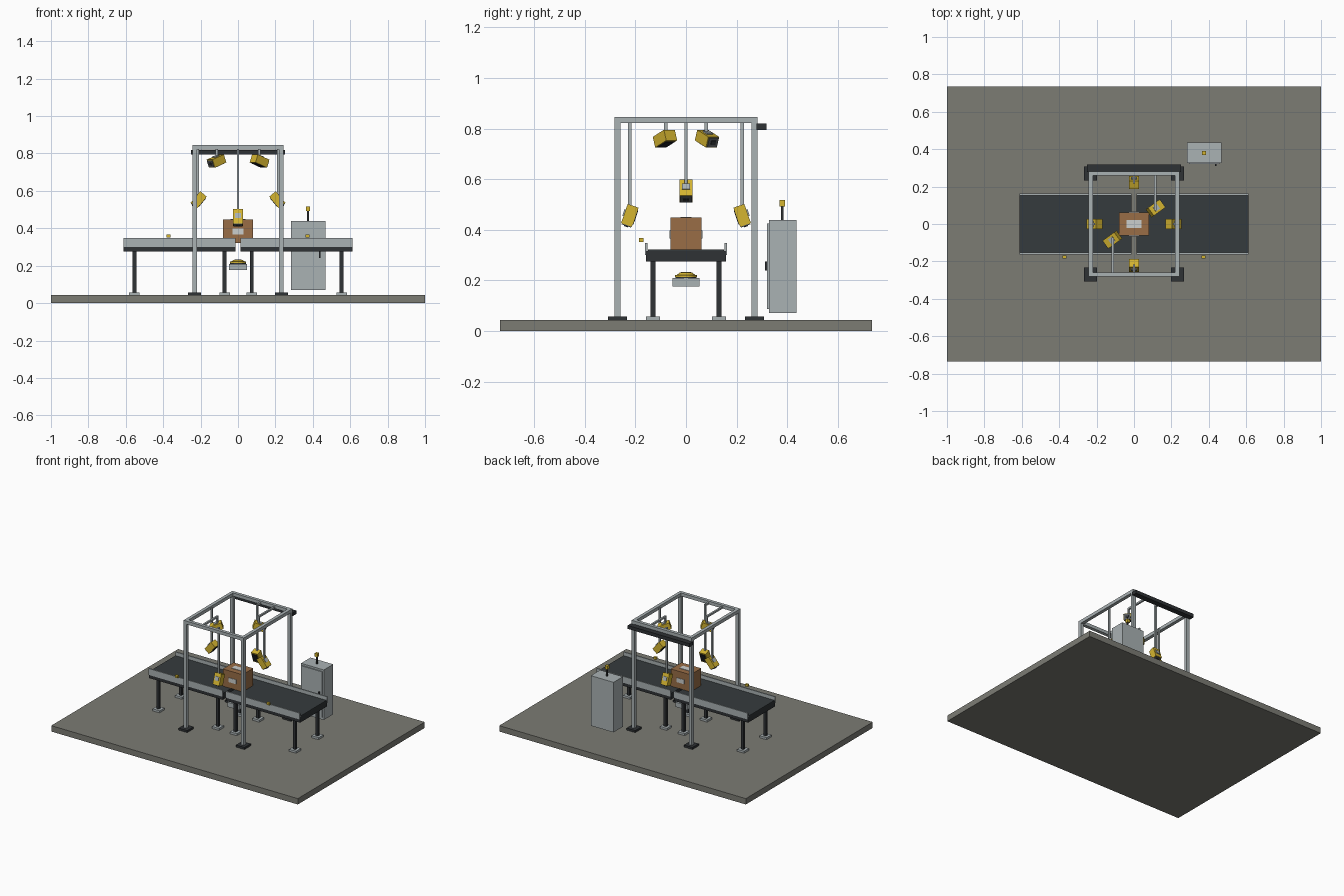
import bpy, bmesh, math
from mathutils import Vector, Matrix

if "Cube" in bpy.data.objects:
    bpy.data.objects.remove(bpy.data.objects["Cube"])


def material(name, rgb):
    m = bpy.data.materials.new(name)
    m.diffuse_color = (*rgb, 1)
    m.use_nodes = True
    m.node_tree.nodes["Principled BSDF"].inputs["Base Color"].default_value = m.diffuse_color
    return m


FLOOR = material("floor grey", (0.20, 0.20, 0.175))
STEEL = material("light steel", (0.40, 0.445, 0.456))
DARK = material("dark frame", (0.028, 0.032, 0.035))
BELT = material("belt rubber", (0.036, 0.044, 0.047))
YELLOW = material("safety yellow", (0.66, 0.46, 0.03))
CARD = material("cardboard", (0.32, 0.155, 0.062))
LABEL = material("label white", (0.60, 0.62, 0.61))
GREY = material("connector grey", (0.10, 0.11, 0.115))
BLACK = material("scan window", (0.012, 0.014, 0.018))


def finish(name, bm, mat, matrix=None):
    me = bpy.data.meshes.new(name)
    if matrix:
        bm.transform(matrix)
    bm.to_mesh(me)
    bm.free()
    me.materials.append(mat)
    ob = bpy.data.objects.new(name, me)
    bpy.context.collection.objects.link(ob)
    return ob


def box(name, mat, x, y, z, matrix=None):
    """Box from (low, high) ranges on each axis."""
    bm = bmesh.new()
    bmesh.ops.create_cube(bm, size=1)
    for v in bm.verts:
        v.co = Vector([r[0] if c < 0 else r[1] for r, c in zip((x, y, z), v.co)])
    return finish(name, bm, mat, matrix)


def block(name, mat, c, s, matrix=None):
    """Box from centre and size."""
    return box(name, mat, *[(a - b / 2, a + b / 2) for a, b in zip(c, s)], matrix)


def cone(name, mat, r1, r2, z0, z1, sides=24):
    bm = bmesh.new()
    bmesh.ops.create_cone(bm, cap_ends=True, segments=sides, radius1=r1,
                          radius2=r2, depth=z1 - z0)
    return finish(name, bm, mat, Matrix.Translation((0, 0, (z0 + z1) / 2)))


GROUND = 0.043

# floor slab
box("floor_slab", FLOOR, (-1, 1), (-0.735, 0.735), (0, GROUND))

# two conveyors with a scan gap between them
for side, x0, x1 in (("left", -0.613, -0.013), ("right", 0.013, 0.613)):
    box(f"{side}_conveyor_bed", DARK, (x0, x1), (-0.157, 0.157), (0.275, 0.316))
    box(f"{side}_conveyor_belt", BELT, (x0, x1), (-0.15, 0.15), (0.316, 0.322))
    for s in (-1, 1):
        ya, yb = sorted((s * 0.153, s * 0.162))
        box(f"{side}_conveyor_rail", STEEL, (x0, x1), (ya, yb), (0.30, 0.347))
        for x in (x0 + 0.059, x1 - 0.059) if side == "left" else (x0 + 0.06, x1 - 0.059):
            block(f"{side}_conveyor_leg", DARK, (x, s * 0.13, 0.165), (0.02, 0.02, 0.23))
            block(f"{side}_conveyor_foot", STEEL, (x, s * 0.13, GROUND + 0.0075),
                  (0.056, 0.056, 0.015))

# photo sensors beside the front rail
for x in (-0.372, 0.372):
    block("photo_sensor", YELLOW, (x, -0.177, 0.359), (0.022, 0.017, 0.016))

# carton with labels on top, front and back
box("carton", CARD, (-0.08, 0.08), (-0.062, 0.062), (0.322, 0.448))
block("carton_top_label", LABEL, (0, 0, 0.449), (0.078, 0.042, 0.004))
for s in (-1, 1):
    block("carton_side_label", LABEL, (0, s * 0.063, 0.382), (0.06, 0.005, 0.032))

# gantry posts, base plates and top beams
PX, PY, TOP = 0.232, 0.27, 0.845
for sx in (-1, 1):
    for sy in (-1, 1):
        block("gantry_base_plate", DARK, (sx * PX, sy * PY, GROUND + 0.0075),
              (0.07, 0.074, 0.015))
        block("gantry_post", STEEL, (sx * PX, sy * PY, (GROUND + TOP) / 2),
              (0.024, 0.024, TOP - GROUND))
    block("gantry_side_beam", STEEL, (sx * PX, 0, TOP - 0.012), (0.024, 2 * PY, 0.024))
    block("gantry_cross_beam", STEEL, (0, sx * PY, TOP - 0.012), (2 * PX, 0.024, 0.024))
box("cable_tray", DARK, (-0.25, 0.25), (0.278, 0.318), (0.794, 0.819))

# scanners, all aimed at the carton
TARGET = Vector((0, 0, 0.38))


def scanner(name, pos):
    d = (TARGET - Vector(pos)).normalized()
    s = Vector((0, 0, 1)).cross(d).normalized()
    u = d.cross(s)
    m = Matrix((s, u, d)).transposed().to_4x4()
    m.translation = pos
    # local axes: x width, y up the housing, z towards the carton
    block(name + "_body", YELLOW, (0, 0, 0), (0.053, 0.08, 0.045), m)
    block(name + "_window", BLACK, (0, 0, 0.023), (0.042, 0.06, 0.005), m)
    block(name + "_mount_plate", STEEL, (0, 0.003, -0.0245), (0.03, 0.028, 0.006), m)
    block(name + "_end_panel", GREY, (0, -0.041, 0), (0.046, 0.006, 0.038), m)
    block(name + "_connector", DARK, (0, -0.045, 0), (0.022, 0.005, 0.016), m)


def rod(name, a, b, w=0.013):
    lo = [min(p, q) - w / 2 for p, q in zip(a, b)]
    hi = [max(p, q) + w / 2 for p, q in zip(a, b)]
    box(name, STEEL, *zip(lo, hi))


ZB = TOP - 0.016
for s, sx, sy in ((-1, "left", "front"), (1, "right", "back")):
    # side scanner on a drop pole
    scanner(f"{sx}_scanner", (s * 0.21, 0, 0.553))
    rod(f"{sx}_scanner_pole", (s * 0.214, 0, 0.57), (s * 0.214, 0, ZB))
    # front or back scanner on a longer pole with a short bracket
    scanner(f"{sy}_scanner", (0, s * 0.222, 0.457))
    rod(f"{sy}_scanner_pole", (0, s * 0.222, 0.475), (0, s * 0.222, ZB))
    rod(f"{sy}_scanner_bracket", (0, s * 0.222, ZB), (0, s * PY, ZB))
    # overhead scanner on a cantilever arm
    scanner(f"top_{sx}_scanner", (s * 0.115, s * 0.083, 0.76))
    rod(f"top_{sx}_arm", (s * 0.113, s * 0.08, ZB), (s * 0.113, s * PY, ZB))
    rod(f"top_{sx}_pole", (s * 0.113, s * 0.08, 0.775), (s * 0.113, s * 0.08, ZB))

# upward scanner below the conveyor gap
box("bottom_scanner_box", STEEL, (-0.047, 0.047), (-0.054, 0.054), (0.176, 0.21))
cone("bottom_scanner_seal", DARK, 0.042, 0.042, 0.21, 0.214)
cone("bottom_scanner_rim", YELLOW, 0.043, 0.043, 0.214, 0.222)
cone("bottom_scanner_hood", YELLOW, 0.036, 0.025, 0.222, 0.231)
cone("bottom_scanner_window", BLACK, 0.02, 0.02, 0.231, 0.234)

# control cabinet with door, handle and beacon
box("cabinet", STEEL, (0.283, 0.467), (0.327, 0.436), (0.071, 0.438))
box("cabinet_door", STEEL, (0.293, 0.457), (0.320, 0.327), (0.087, 0.424))
box("cabinet_handle", DARK, (0.433, 0.442), (0.311, 0.320), (0.24, 0.275))
block("beacon_pole", DARK, (0.374, 0.38, 0.466), (0.009, 0.009, 0.056))
block("beacon_lamp", YELLOW, (0.374, 0.38, 0.505), (0.022, 0.022, 0.024))
